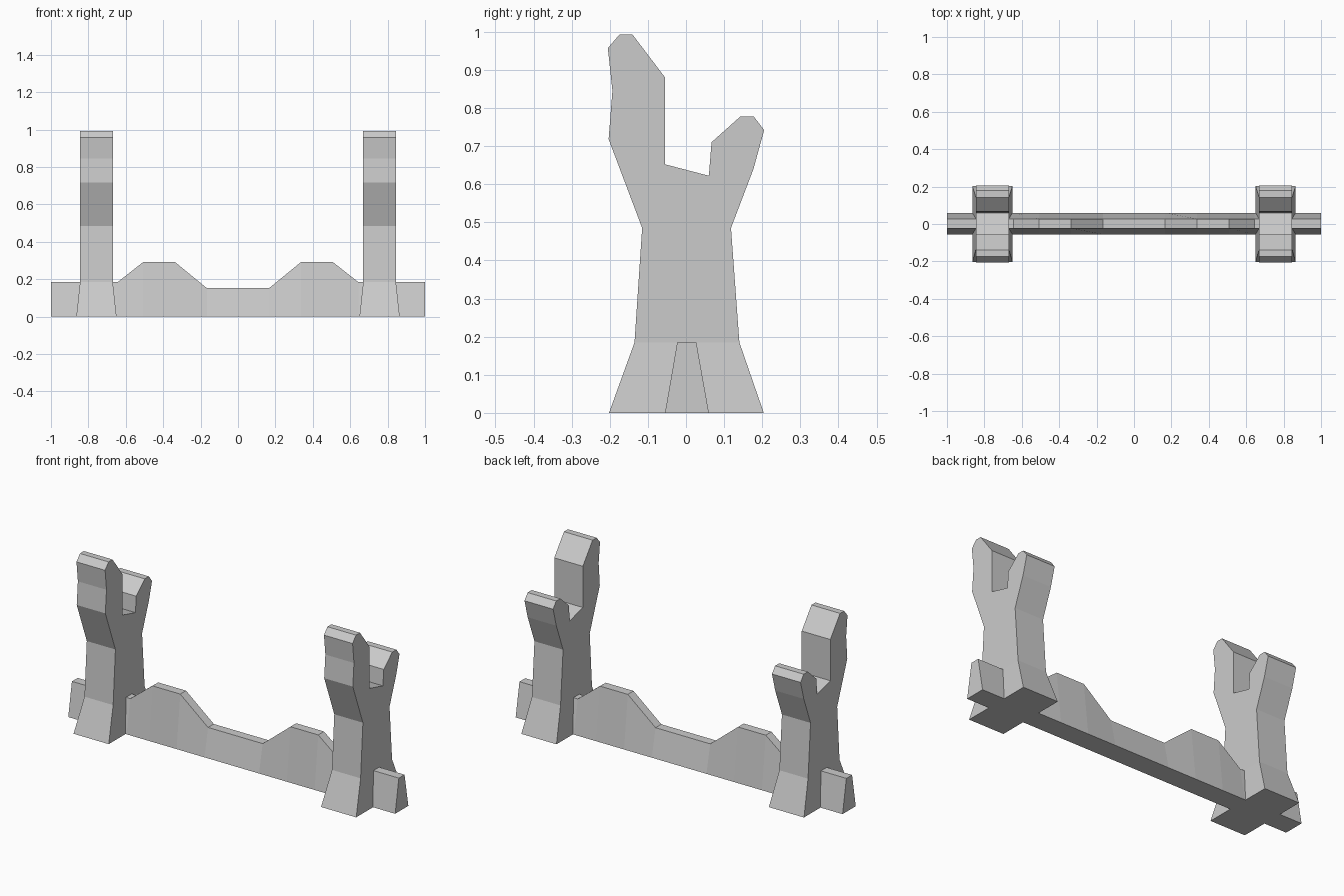
import bpy, bmesh

if "Cube" in bpy.data.objects:
    bpy.data.objects.remove(bpy.data.objects["Cube"])

POST_X = 0.757


def finish(name, bm):
    bmesh.ops.recalc_face_normals(bm, faces=bm.faces)
    mesh = bpy.data.meshes.new(name)
    bm.to_mesh(mesh)
    bm.free()
    obj = bpy.data.objects.new(name, mesh)
    bpy.context.collection.objects.link(obj)
    return obj


def post(name, cx):
    # Forked side profile (y, z); the foot flares below z = 0.185
    profile = [(-0.202, 0), (0.204, 0), (0.14, 0.185), (0.118, 0.485),
               (0.177, 0.64), (0.205, 0.742), (0.178, 0.777), (0.142, 0.777),
               (0.067, 0.71), (0.06, 0.622), (-0.055, 0.652), (-0.055, 0.88),
               (-0.14, 0.992), (-0.175, 0.992), (-0.205, 0.957),
               (-0.193, 0.845), (-0.203, 0.718), (-0.115, 0.485),
               (-0.135, 0.185)]
    bm = bmesh.new()
    sides = []
    for s in (-1, 1):
        ring = [bm.verts.new((cx + s * (0.1075 if z == 0 else 0.0875), y, z))
                for y, z in profile]
        bm.faces.new([ring[0], ring[1], ring[2], ring[-1]])
        bm.faces.new(ring[2:])
        sides.append(ring)
    a, b = sides
    for i in range(len(a)):
        j = (i + 1) % len(a)
        bm.faces.new([a[i], a[j], b[j], b[i]])
    return finish(name, bm)


def tapered_bar(name, sections):
    # Trapezoid sections (bottom x, top x, top z), wide at the base
    bm = bmesh.new()
    rings = [[bm.verts.new(p) for p in ((xb, -0.055, 0), (xb, 0.06, 0),
                                        (xt, 0.027, zt), (xt, -0.023, zt))]
             for xb, xt, zt in sections]
    for r, q in zip(rings, rings[1:]):
        for i in range(4):
            j = (i + 1) % 4
            bm.faces.new([r[i], r[j], q[j], q[i]])
    bm.faces.new(rings[0])
    bm.faces.new(rings[-1])
    return finish(name, bm)


# Posts and the short stubs outside them
for side, s in (("left", -1), ("right", 1)):
    post(side + "_forked_post", s * POST_X)
    tapered_bar(side + "_end_stub", [(s * (POST_X + 0.1075), s * (POST_X + 0.0875), 0.185),
                                     (s, s, 0.185)])

# Connecting rail with two humps, mirrored about the middle
half = [(POST_X - 0.1075, POST_X - 0.0875, 0.185), (0.643, 0.643, 0.185),
        (0.507, 0.507, 0.292), (0.337, 0.337, 0.292), (0.167, 0.167, 0.153)]
tapered_bar("connecting_rail",
            [(-b, -t, z) for b, t, z in half] + half[::-1])
